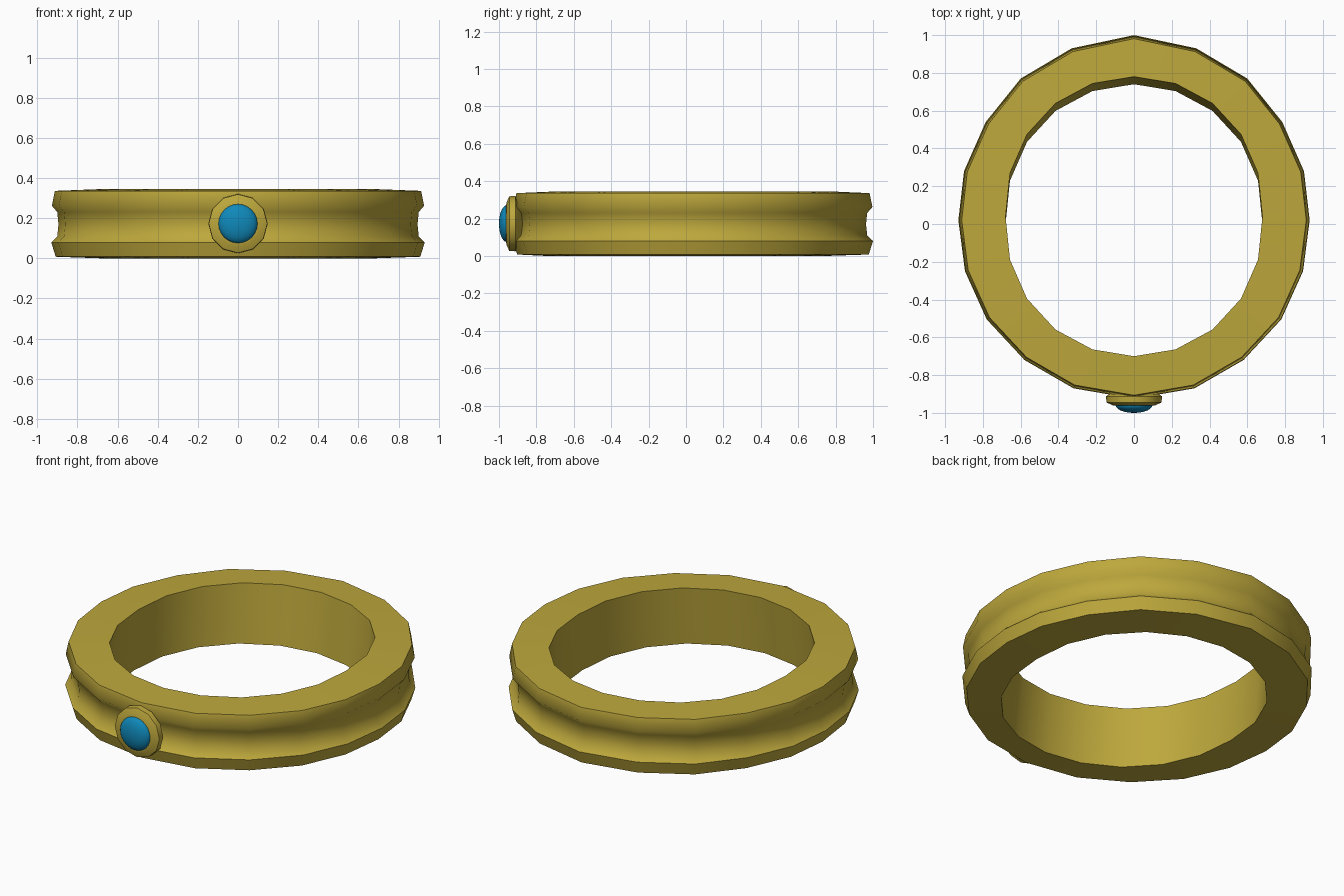
import bpy, bmesh, math

old = bpy.data.objects.get("Cube")
if old:
    bpy.data.objects.remove(old, do_unlink=True)


def material(name, rgb, metallic=0.0):
    m = bpy.data.materials.new(name)
    m.use_nodes = True
    m.diffuse_color = (*rgb, 1)
    bsdf = next(n for n in m.node_tree.nodes if n.type == 'BSDF_PRINCIPLED')
    bsdf.inputs["Base Color"].default_value = (*rgb, 1)
    bsdf.inputs["Roughness"].default_value = 0.5
    return m


gold = material("gold", (0.51, 0.39, 0.045))
blue = material("blue gem", (0.005, 0.25, 0.49))


def skin(name, loops, mat, angle, closed):
    """Join equal-length vertex loops with quads; cap the ends unless closed."""
    bm = bmesh.new()
    rows = [[bm.verts.new(p) for p in loop] for loop in loops]
    pairs = list(zip(rows, rows[1:]))
    if closed:
        pairs.append((rows[-1], rows[0]))
    else:
        bm.faces.new(rows[0])
        bm.faces.new(rows[-1])
    n = len(rows[0])
    for a, b in pairs:
        for i in range(n):
            j = (i + 1) % n
            bm.faces.new((a[i], a[j], b[j], b[i]))
    bmesh.ops.recalc_face_normals(bm, faces=bm.faces)
    mesh = bpy.data.meshes.new(name)
    bm.to_mesh(mesh)
    bm.free()
    mesh.materials.append(mat)
    ob = bpy.data.objects.new(name, mesh)
    bpy.context.collection.objects.link(ob)
    bpy.ops.object.select_all(action='DESELECT')
    ob.select_set(True)
    bpy.context.view_layer.objects.active = ob
    bpy.ops.object.shade_smooth_by_angle(angle=math.radians(angle))
    return ob


# Band: half outline from back to front, mirrored across x
half = [(0, 1.0), (0.33, 0.93), (0.6, 0.77), (0.785, 0.54), (0.9, 0.28), (0.93, 0.02),
        (0.895, -0.25), (0.78, -0.505), (0.58, -0.72), (0.32, -0.87), (0, -0.925)]
outline = half + [(-x, y) for x, y in half[-2:0:-1]]


def outer(inset, z):
    s = 1 - inset / 0.93
    return [(x * s, 0.03 + (y - 0.03) * s, z) for x, y in outline]


def inner(cy, z):
    loop = []
    for i in range(20):
        t = math.radians(18 * i)
        sx = math.sin(t)
        bulge = 1 + 0.05 * abs(math.cos(t))
        loop.append((0.68 * sx * bulge, cy + 0.74 * math.cos(t), z))
    return loop


# Cross-section: flared rims with a shallow groove between, hole slightly slanted
profile = [(0.022, 0.008), (0, 0.08), (0.03, 0.11), (0.036, 0.17),
           (0.03, 0.23), (0.003, 0.262), (0.018, 0.336)]
skin("ring_band", [outer(*p) for p in profile] + [inner(0.04, 0.345), inner(0.0, 0.0)],
     gold, 55, True)


# Turned parts around the front-facing axis
def turned(name, prof, mat, sides, angle):
    loops = []
    for r, y in prof:
        loops.append([(r * math.sin(math.tau * i / sides), y,
                       0.173 + r * math.cos(math.tau * i / sides)) for i in range(sides)])
    return skin(name, loops, mat, angle, False)


turned("gem_setting", [(0.07, -0.865), (0.148, -0.912), (0.146, -0.945),
                       (0.112, -0.96), (0.095, -0.962)], gold, 12, 35)

dome = []
for k in range(7):
    t = math.radians(14 * k)
    dome.append((0.098 * math.cos(t), -0.958 - 0.042 * math.sin(t)))
turned("gem", [(0.098, -0.94)] + dome, blue, 24, 60)
